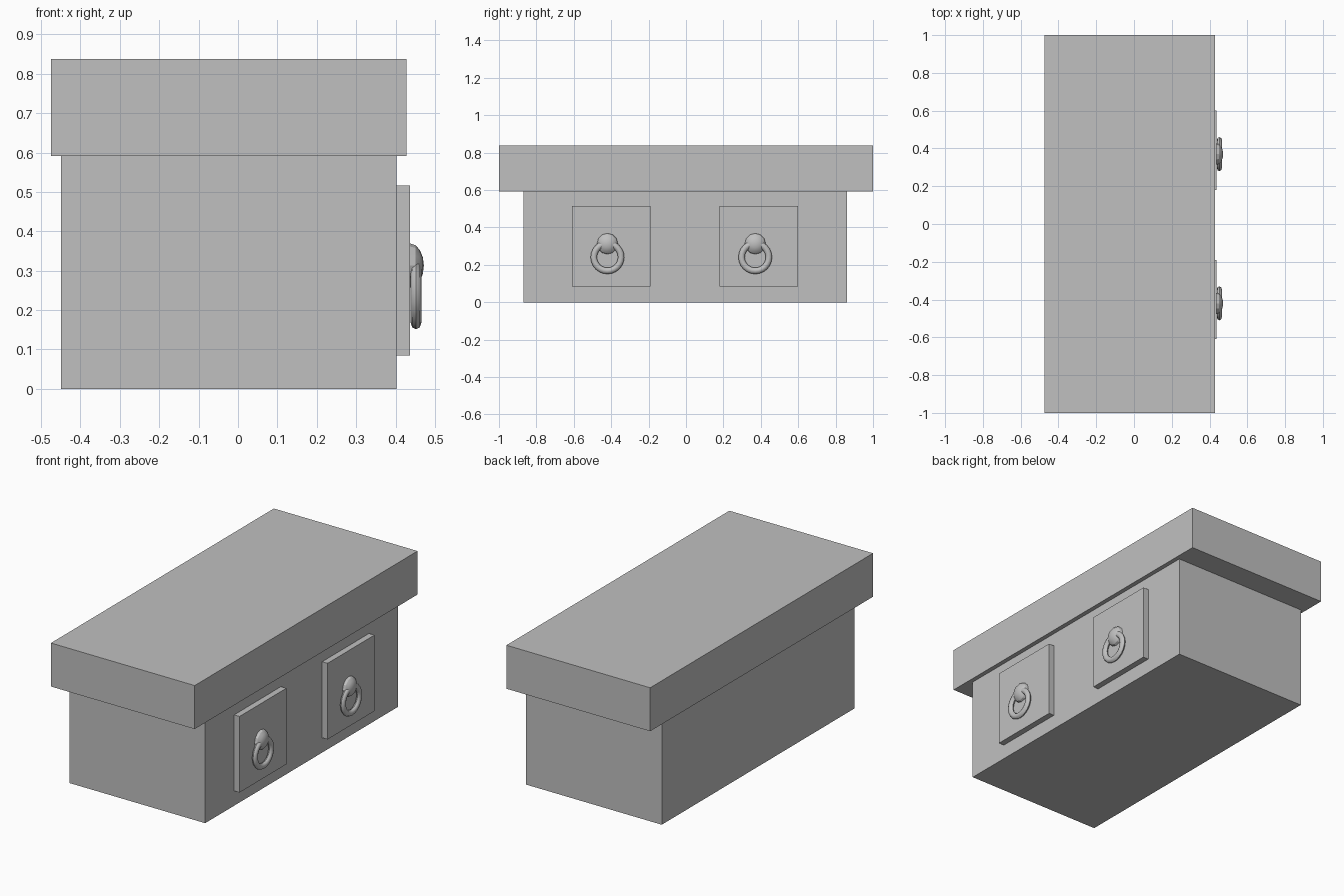
import bpy
from math import pi

cube = bpy.data.objects.get("Cube")
if cube:
    bpy.data.objects.remove(cube, do_unlink=True)

# Single stone grey
grey = bpy.data.materials.new("stone_grey")
grey.use_nodes = True
colour = (0.53, 0.53, 0.53, 1)
grey.diffuse_color = colour
grey.node_tree.nodes["Principled BSDF"].inputs["Base Color"].default_value = colour


def finish(name, scale=(1, 1, 1), smooth=None):
    obj = bpy.context.object
    obj.name = name
    obj.scale = scale
    obj.data.materials.append(grey)
    bpy.ops.object.transform_apply(location=False, rotation=True, scale=True)
    if smooth:
        bpy.ops.object.shade_smooth_by_angle(angle=smooth)
    return obj


def box(name, low, high):
    centre = [(a + b) / 2 for a, b in zip(low, high)]
    bpy.ops.mesh.primitive_cube_add(size=1, location=centre)
    return finish(name, [b - a for a, b in zip(low, high)])


# Chest and overhanging lid
box("chest_body", (-0.45, -0.87, 0), (0.403, 0.86, 0.591))
box("lid", (-0.475, -1, 0.591), (0.428, 1, 0.838))

# Two raised panels, each with a domed knob and a hanging ring
for side, y in (("front", -0.40), ("back", 0.39)):
    box(side + "_panel", (0.403, y - 0.21, 0.084), (0.437, y + 0.21, 0.516))
    handle_y = y - 0.02

    bpy.ops.mesh.primitive_uv_sphere_add(
        segments=12, ring_count=8, radius=1, location=(0.437, handle_y, 0.313),
        rotation=(0, pi / 2, 0))
    finish(side + "_knob", (0.056, 0.056, 0.035), 0.4)

    bpy.ops.mesh.primitive_torus_add(
        major_segments=24, minor_segments=8, major_radius=0.073, minor_radius=0.017,
        location=(0.452, handle_y, 0.241), rotation=(0, pi / 2, 0))
    finish(side + "_ring", (1, 1, 0.8), 0.9)
